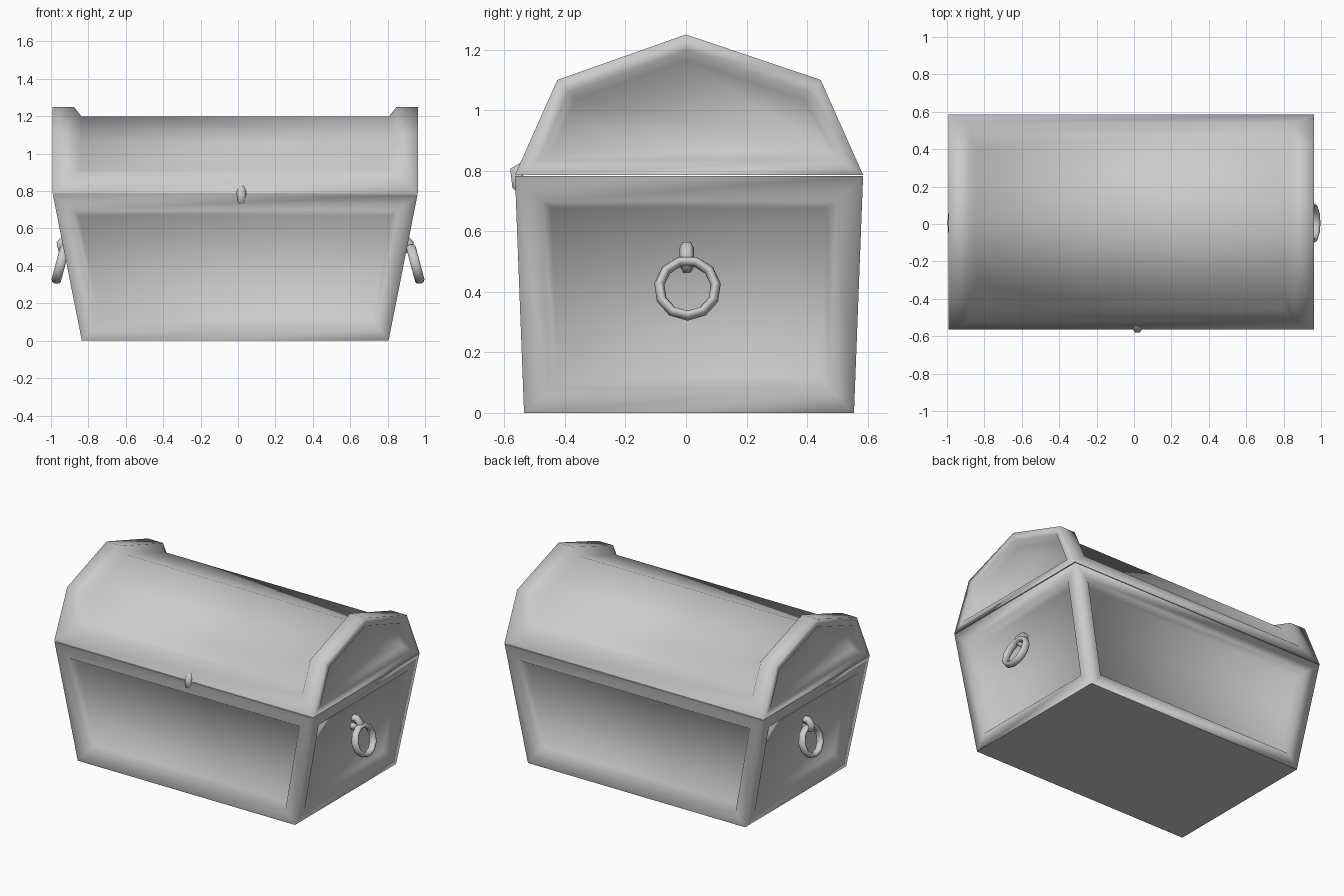
import bpy, bmesh, math

if "Cube" in bpy.data.objects:
    bpy.data.objects.remove(bpy.data.objects["Cube"])

CX, CY = -0.015, 0.01      # centre of the chest body


def finish(bm, name, sharp_faces):
    """Smooth everything but keep the given cap faces flat."""
    bmesh.ops.recalc_face_normals(bm, faces=bm.faces)
    for f in bm.faces:
        f.smooth = True
    for f in sharp_faces:
        f.smooth = False
        for e in f.edges:
            e.smooth = False
    me = bpy.data.meshes.new(name)
    bm.to_mesh(me)
    bm.free()
    ob = bpy.data.objects.new(name, me)
    bpy.context.collection.objects.link(ob)
    return ob


def loft(bm, a, b):
    """Prism between two matching loops; returns (cap_a, cap_b, sides)."""
    va = [bm.verts.new(p) for p in a]
    vb = [bm.verts.new(p) for p in b]
    n = len(a)
    sides = [bm.faces.new((va[i], va[(i + 1) % n], vb[(i + 1) % n], vb[i])) for i in range(n)]
    caps = bm.faces.new(va[::-1]), bm.faces.new(vb)
    bmesh.ops.recalc_face_normals(bm, faces=bm.faces)
    return caps[0], caps[1], sides


def recess(bm, faces, frame, slope, depth):
    """Framed, sunken panel on each face."""
    for t, d in ((frame, 0), (slope, -depth)):
        bmesh.ops.inset_individual(bm, faces=faces, thickness=t, depth=d, use_even_offset=True)


def rect(hx, hy, z):
    return [(CX + sx * hx, CY + sy * hy, z) for sx, sy in ((-1, -1), (1, -1), (1, 1), (-1, 1))]


# Flared chest body with four sunken panels
bm = bmesh.new()
bottom, top, sides = loft(bm, rect(0.82, 0.545, 0), rect(0.975, 0.575, 0.782))
recess(bm, sides, 0.085, 0.03, 0.045)
finish(bm, "chest_body", [bottom, top])

# Faceted lid: sunken end panels and a sunken wrap between raised ribs
profile = [(-0.565, 0.786), (-0.425, 1.10), (0.0, 1.25), (0.445, 1.10), (0.585, 0.786)]
bm = bmesh.new()
end_l, end_r, sides = loft(bm, [(CX - 0.977, y, z) for y, z in profile],
                           [(CX + 0.977, y, z) for y, z in profile])
underside, wrap = sides[-1], sides[:-1]
recess(bm, [end_l, end_r], 0.05, 0.03, 0.045)
for t, d in ((0.115, 0), (0.04, -0.048)):
    bmesh.ops.inset_region(bm, faces=wrap, thickness=t, depth=d, use_even_offset=True)
finish(bm, "chest_lid", [underside])


def tube(name, pts, radius):
    cu = bpy.data.curves.new(name, 'CURVE')
    cu.dimensions = '3D'
    cu.bevel_depth = radius
    cu.bevel_resolution = 1
    cu.use_fill_caps = True
    sp = cu.splines.new('POLY')
    sp.points.add(len(pts) - 1)
    for p, co in zip(sp.points, pts):
        p.co = (*co, 1)
    ob = bpy.data.objects.new(name, cu)
    bpy.context.collection.objects.link(ob)
    return ob


# Latch hook on the front
tube("latch_hook", [(0.018, y, z) for y, z in
     ((-0.53, 0.735), (-0.553, 0.755), (-0.56, 0.795), (-0.53, 0.81))], 0.027)

# Hanging ring handles with their hooks
for side, label in ((1, "right"), (-1, "left")):
    bpy.ops.mesh.primitive_torus_add(
        major_segments=11, minor_segments=8, major_radius=0.094, minor_radius=0.017,
        location=(side * 0.948, 0.005, 0.412),
        rotation=(0, math.pi / 2 - side * math.radians(15), 0))
    ring = bpy.context.object
    ring.name = label + "_ring_handle"
    ring.scale = (1, 1, 1.5)
    bpy.ops.object.shade_smooth()
    off = 0 if side > 0 else 0.03
    tube(label + "_ring_hook", [(side * (x + off), 0.003, z) for x, z in
         ((0.85, 0.545), (0.895, 0.545), (0.92, 0.52), (0.915, 0.49), (0.86, 0.485))], 0.024)
